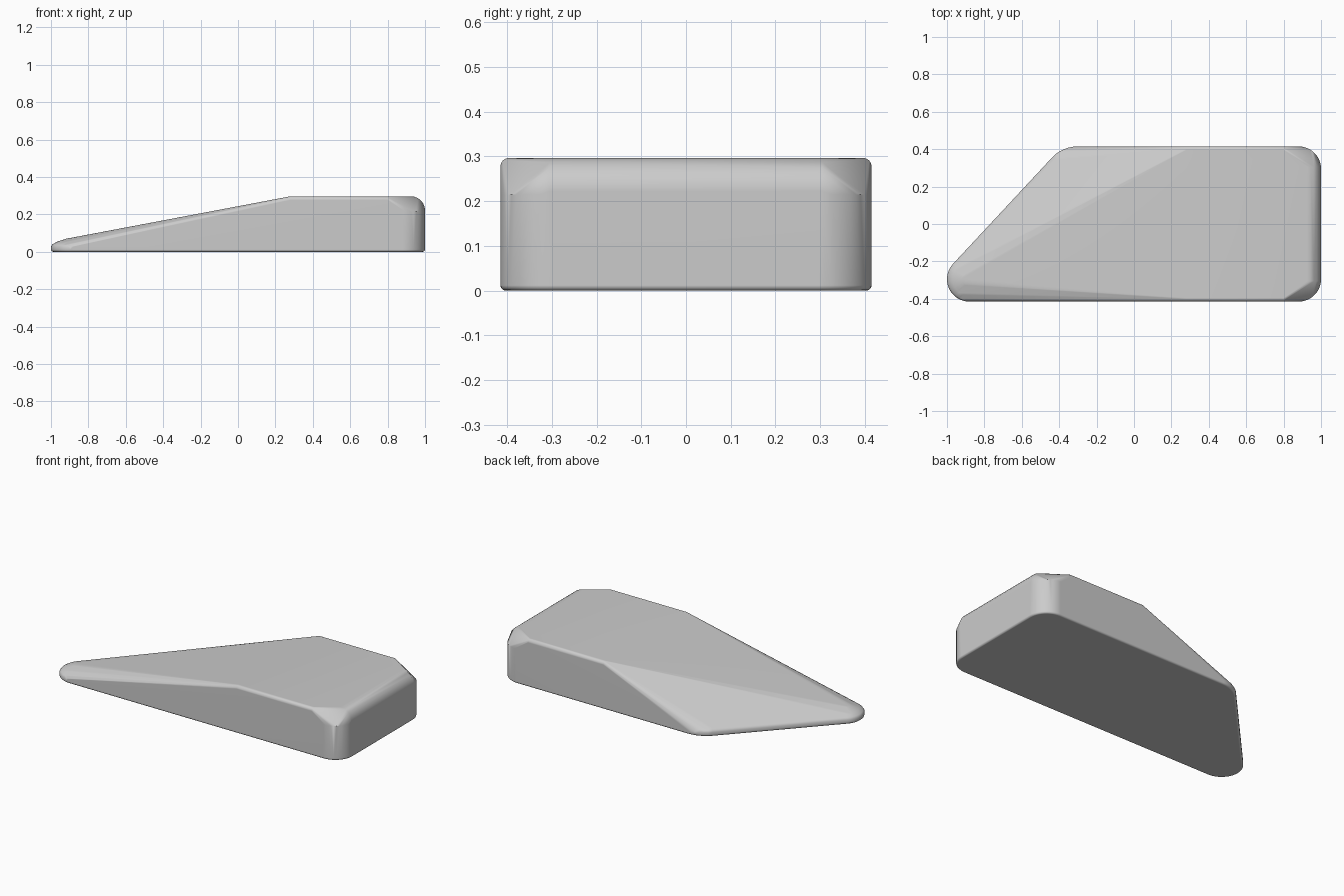
import bpy, bmesh, math

if "Cube" in bpy.data.objects:
    bpy.data.objects.remove(bpy.data.objects["Cube"], do_unlink=True)

grey = bpy.data.materials.new("plain grey")
grey.use_nodes = True
grey.diffuse_color = (0.6, 0.6, 0.6, 1)
grey.node_tree.nodes["Principled BSDF"].inputs["Base Color"].default_value = (0.6, 0.6, 0.6, 1)

SEGMENTS = 48
TOP = 0.297
HALF = 0.415
points = []


def ring(x, y, radius, z):
    for i in range(SEGMENTS):
        a = math.tau * i / SEGMENTS
        points.append((x + radius * math.cos(a), y + radius * math.sin(a), z))


def corner(x, y, radius, wall_top):
    """Rounded upright corner with a softened bottom edge."""
    soft = 0.012
    for i in range(4):
        a = math.pi / 2 * i / 3
        ring(x, y, radius - soft * (1 - math.sin(a)), soft * (1 - math.cos(a)))
    ring(x, y, radius, wall_top)


# Tall end: upright corners, rounded end edge, ridge and cut corner points
for side in (-1, 1):
    corner(0.88, side * (HALF - 0.12), 0.12, 0.215)
    for i in range(7):
        a = math.pi / 2 * i / 6
        points.append((0.925 + 0.075 * math.cos(a), side * 0.305,
                       TOP - 0.075 * (1 - math.sin(a))))
    for x in (0.28, 0.8):
        for i in range(5):
            a = math.pi / 2 * i / 4
            points.append((x, side * (HALF - 0.02 * (1 - math.cos(a))),
                           TOP - 0.02 * (1 - math.sin(a))))

# Low end: long front tip and shorter back corner
corner(-0.88, -0.295, 0.12, 0.028)
for radius, z in ((0.112, 0.04), (0.09, 0.053), (0.04, 0.07)):
    ring(-0.88, -0.295, radius, z)
corner(-0.30, 0.225, 0.19, 0.026)
for radius, z in ((0.184, 0.038), (0.17, 0.048)):
    ring(-0.30, 0.225, radius, z)

# Wrap the points in one convex skin
bm = bmesh.new()
for p in points:
    bm.verts.new(p)
hull = bmesh.ops.convex_hull(bm, input=bm.verts)
loose = [v for v in bm.verts if not v.link_faces]
bmesh.ops.delete(bm, geom=loose, context="VERTS")
bmesh.ops.remove_doubles(bm, verts=bm.verts, dist=0.0005)
bmesh.ops.dissolve_limit(bm, angle_limit=math.radians(0.5),
                         verts=bm.verts, edges=bm.edges)
bmesh.ops.recalc_face_normals(bm, faces=bm.faces)
mesh = bpy.data.meshes.new("wedge_block")
bm.to_mesh(mesh)
bm.free()
mesh.materials.append(grey)

wedge = bpy.data.objects.new("wedge_block", mesh)
bpy.context.collection.objects.link(wedge)
bpy.context.view_layer.objects.active = wedge
wedge.select_set(True)
bpy.ops.object.shade_smooth_by_angle(angle=math.radians(35))
weighted = wedge.modifiers.new("even shading", "WEIGHTED_NORMAL")
weighted.keep_sharp = True
